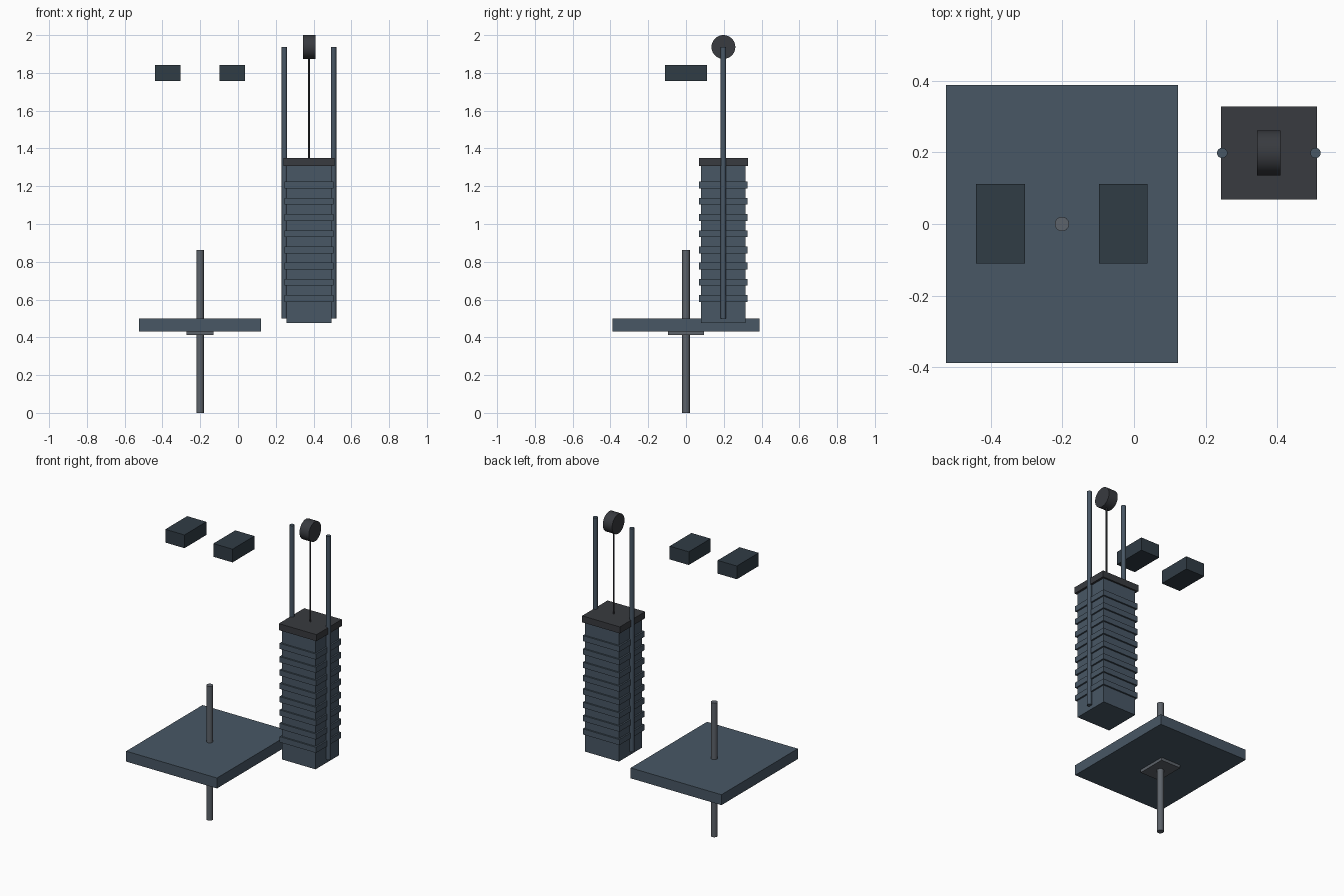
import bpy
import math

if "Cube" in bpy.data.objects:
    bpy.data.objects.remove(bpy.data.objects["Cube"])


def material(name, rgb):
    m = bpy.data.materials.new(name)
    m.diffuse_color = (*rgb, 1)
    m.use_nodes = True
    m.node_tree.nodes["Principled BSDF"].inputs["Base Color"].default_value = m.diffuse_color
    return m


BLUE = material("blue_grey", (0.065, 0.095, 0.13))
NAVY = material("dark_blue", (0.03, 0.045, 0.06))
DARK = material("dark_grey", (0.04, 0.043, 0.05))
STEEL = material("steel", (0.11, 0.125, 0.145))


def box(name, x, y, z, mat):
    """Box from (min, max) ranges along each axis."""
    bpy.ops.mesh.primitive_cube_add(
        size=1, location=[(a + b) / 2 for a, b in (x, y, z)])
    o = bpy.context.object
    o.name = name
    o.scale = [b - a for a, b in (x, y, z)]
    bpy.ops.object.transform_apply(location=False, rotation=False, scale=True)
    o.data.materials.append(mat)
    return o


def cyl(name, centre, r, length, mat, sides=24, rot=(0, 0, 0)):
    bpy.ops.mesh.primitive_cylinder_add(
        vertices=sides, radius=r, depth=length, location=centre, rotation=rot)
    o = bpy.context.object
    o.name = name
    bpy.ops.object.shade_smooth_by_angle(angle=math.radians(35))
    o.data.materials.append(mat)
    return o


def rod(name, x, y, z0, z1, r, mat, sides=24):
    return cyl(name, (x, y, (z0 + z1) / 2), r, z1 - z0, mat, sides)


def around(c, half):
    return (c - half, c + half)


# Platform on its post
PX = -0.201
box("platform", around(PX, 0.323), around(0, 0.388), (0.432, 0.499), BLUE)
box("mount_plate", around(PX, 0.071), around(0, 0.095), (0.413, 0.432), STEEL)
rod("post", PX, 0, 0, 0.862, 0.02, STEEL)

# Pair of upper pads
for side, s in (("left", -1), ("right", 1)):
    box(f"{side}_pad", around(PX + s * 0.171, 0.068), around(0.001, 0.111),
        (1.757, 1.842), NAVY)

# Weight stack: core, protruding plates, cap
SX, SY = 0.376, 0.198
box("stack_core", around(SX, 0.12), around(SY, 0.118), (0.476, 1.31), BLUE)
for i in range(8):
    z = 0.606 + i * 0.0857
    box(f"stack_plate_{i + 1}", around(SX, 0.13), around(SY, 0.128),
        around(z, 0.018), BLUE)
box("stack_cap", around(SX, 0.134), around(SY, 0.129), (1.308, 1.35), DARK)

# Guide rods, cable and pulley
for side, s in (("left", -1), ("right", 1)):
    rod(f"{side}_guide_rod", SX + s * 0.13, SY, 0.501, 1.937, 0.0145, BLUE)
rod("cable", SX, SY, 1.34, 1.9, 0.005, DARK, 12)
cyl("pulley", (SX, SY, 1.937), 0.063, 0.066, DARK, 48, (0, math.pi / 2, 0))
